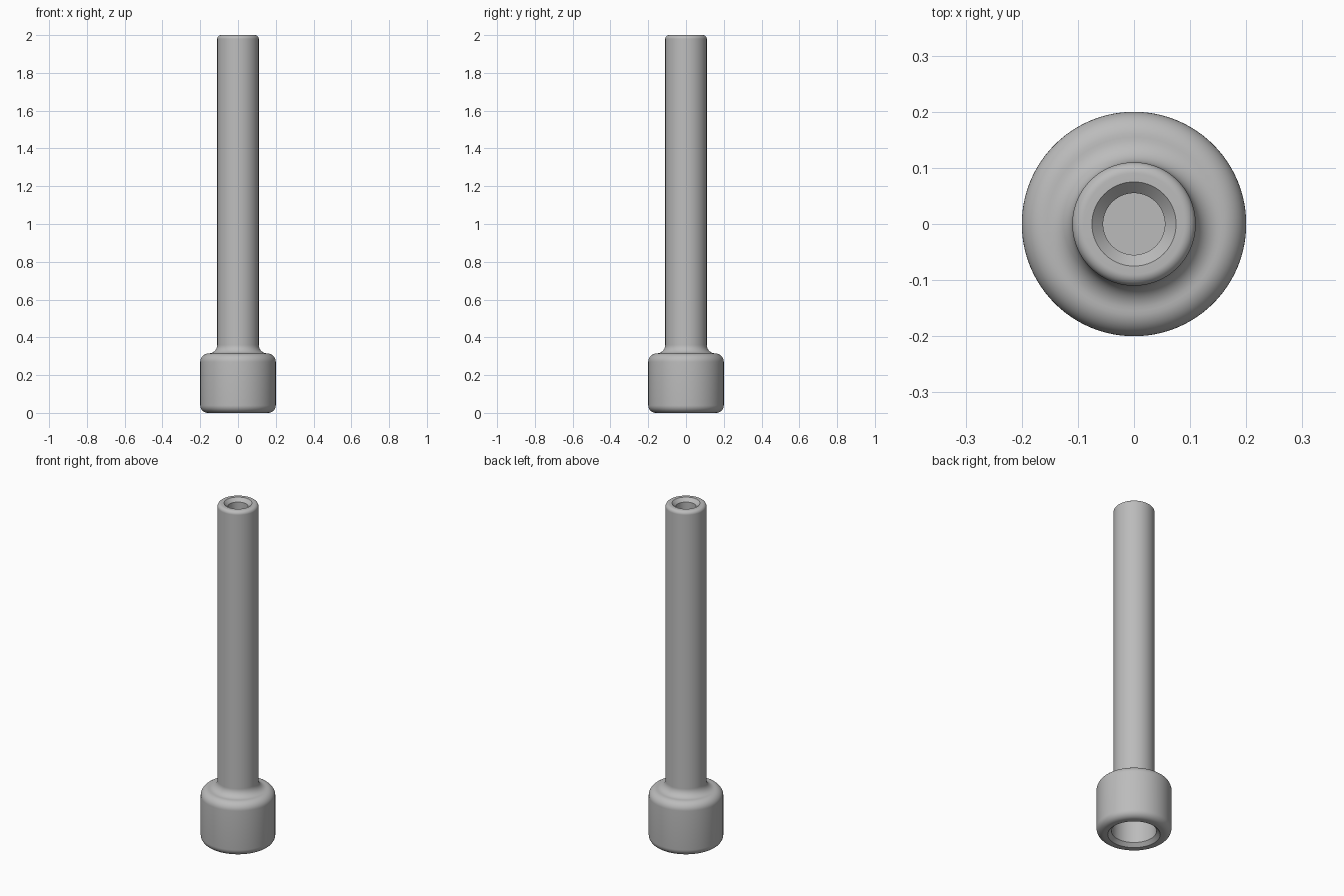
import bpy
import bmesh
from math import sin, cos, pi, radians

cube = bpy.data.objects.get("Cube")
if cube:
    bpy.data.objects.remove(cube, do_unlink=True)

SEGMENTS = 96

# Single grey finish
grey = bpy.data.materials.new("plain grey")
grey.use_nodes = True
colour = (0.5, 0.5, 0.5, 1)
grey.diffuse_color = colour
grey.node_tree.nodes["Principled BSDF"].inputs["Base Color"].default_value = colour


def arc(r, z, radius, start, end, steps=10):
    """Profile points of a fillet centred on (r, z)."""
    angles = [radians(start + (end - start) * i / steps) for i in range(steps + 1)]
    return [(r + radius * cos(a), z + radius * sin(a)) for a in angles]


def lathe(name, profile, material):
    """Revolve an (r, z) profile that starts and ends on the axis."""
    bm = bmesh.new()
    verts = [bm.verts.new((r, 0, z)) for r, z in profile]
    edges = [bm.edges.new(pair) for pair in zip(verts, verts[1:])]
    bmesh.ops.spin(bm, geom=verts + edges, cent=(0, 0, 0), axis=(0, 0, 1),
                   angle=2 * pi, steps=SEGMENTS, use_merge=True)
    bmesh.ops.remove_doubles(bm, verts=bm.verts, dist=1e-5)
    bmesh.ops.recalc_face_normals(bm, faces=bm.faces)
    mesh = bpy.data.meshes.new(name)
    bm.to_mesh(mesh)
    bm.free()
    mesh.materials.append(material)
    obj = bpy.data.objects.new(name, mesh)
    bpy.context.collection.objects.link(obj)
    bpy.ops.object.select_all(action="DESELECT")
    obj.select_set(True)
    bpy.context.view_layer.objects.active = obj
    bpy.ops.object.shade_smooth_by_angle(angle=radians(30))


# Socket in the underside of the head
socket = [(0, 0.2), (0.12, 0.2), (0.12, 0.02), (0.14, 0)]
# Rounded head and the fillet up to the shaft
head = arc(0.16, 0.04, 0.04, -90, 0) + arc(0.155, 0.27, 0.045, 0, 90)
neck = arc(0.155, 0.36, 0.045, -90, -180)
# Shaft end with a chamfered blind bore
shaft_end = arc(0.09, 1.98, 0.02, 0, 90)
bore = [(0.075, 2), (0.055, 1.98), (0.055, 1.7), (0, 1.7)]

lathe("shaft_with_socket_head", socket + head + neck + shaft_end + bore, grey)
